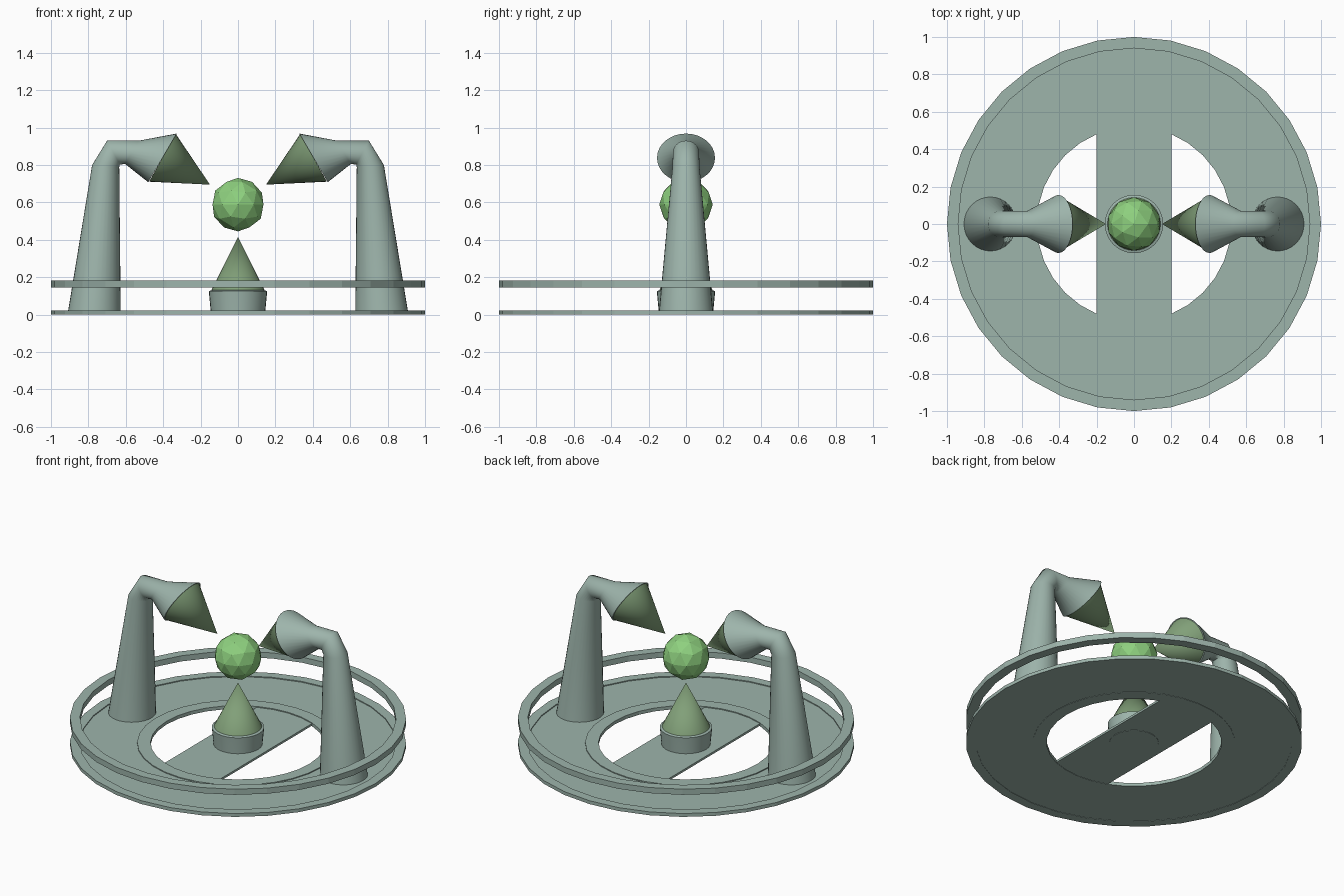
import bpy
import bmesh
from math import radians, sin, cos, pi
from mathutils import Vector

if "Cube" in bpy.data.objects:
    bpy.data.objects.remove(bpy.data.objects["Cube"])


def material(name, color):
    m = bpy.data.materials.new(name)
    m.diffuse_color = (*color, 1)
    m.use_nodes = True
    m.node_tree.nodes["Principled BSDF"].inputs["Base Color"].default_value = m.diffuse_color
    return m


METAL = material("grey_green", (0.34, 0.46, 0.41))
TIP = material("olive_green", (0.22, 0.35, 0.19))
ORB = material("bright_green", (0.27, 0.63, 0.21))


def finish(bm, name, mat, smooth=None, mirror=False):
    bmesh.ops.recalc_face_normals(bm, faces=bm.faces)
    mesh = bpy.data.meshes.new(name)
    bm.to_mesh(mesh)
    bm.free()
    mesh.materials.append(mat)
    ob = bpy.data.objects.new(name, mesh)
    bpy.context.collection.objects.link(ob)
    if smooth:
        bpy.ops.object.select_all(action='DESELECT')
        ob.select_set(True)
        bpy.context.view_layer.objects.active = ob
        bpy.ops.object.shade_smooth_by_angle(angle=radians(smooth))
    if mirror:
        mod = ob.modifiers.new("mirror", 'MIRROR')
        mod.use_bisect_axis[0] = False
        mod.use_mirror_merge = False
    return ob


def skin(bm, rings, closed=False):
    """Bridge successive vertex rings; cap the ends unless closed."""
    n = len(rings[0])
    pairs = list(zip(rings, rings[1:]))
    if closed:
        pairs.append((rings[-1], rings[0]))
    for a, b in pairs:
        for i in range(n):
            j = (i + 1) % n
            bm.faces.new((a[i], a[j], b[j], b[i]))
    if not closed:
        bm.faces.new(rings[0])
        bm.faces.new(rings[-1])


def lathe(name, profile, mat, closed=False, sides=32, smooth=None):
    bm = bmesh.new()
    rings = [[bm.verts.new((r * cos(2 * pi * i / sides), r * sin(2 * pi * i / sides), z))
              for i in range(sides)] for r, z in profile]
    skin(bm, rings, closed)
    return finish(bm, name, mat, smooth)


def cone(name, base, tip, radius, mat, mirror=False, sides=32):
    base, tip = Vector(base), Vector(tip)
    axis = tip - base
    bm = bmesh.new()
    bmesh.ops.create_cone(bm, cap_ends=True, segments=sides, radius1=radius,
                          radius2=0, depth=axis.length)
    bmesh.ops.translate(bm, verts=bm.verts, vec=(0, 0, axis.length / 2))
    bmesh.ops.rotate(bm, verts=bm.verts, cent=(0, 0, 0),
                     matrix=axis.to_track_quat('Z', 'Y').to_matrix())
    bmesh.ops.translate(bm, verts=bm.verts, vec=base)
    return finish(bm, name, mat, 40, mirror)


# Base plate with shallow recess between its two rims
lathe("base_plate", [(0.52, 0), (0.60, 0), (0.60, 0.002), (0.94, 0.002), (0.94, 0),
                     (1.0, 0), (1.0, 0.022), (0.94, 0.022), (0.94, 0.016),
                     (0.60, 0.016), (0.60, 0.022), (0.52, 0.022)], METAL, closed=True)

# Floating guard ring
lathe("guard_ring", [(0.94, 0.145), (1.0, 0.145), (1.0, 0.182), (0.94, 0.182)],
      METAL, closed=True)

# Bridge across the central opening
bm = bmesh.new()
bmesh.ops.create_cube(bm, size=1)
bmesh.ops.scale(bm, verts=bm.verts, vec=(0.4, 1.1, 0.014))
bmesh.ops.translate(bm, verts=bm.verts, vec=(0, 0, 0.009))
finish(bm, "bridge", METAL)

# Central socket and emitter spike
lathe("center_socket", [(0.145, 0), (0.147, 0.03), (0.156, 0.125), (0.14, 0.131)],
      METAL, smooth=30)
cone("center_spike", (0, 0, 0.13), (0, 0, 0.415), 0.142, TIP)

# Curved arms: each section is outer (x, z), inner (x, z), half depth
sections = [((0.91, 0.01), (0.627, 0.01), 0.145),
            ((0.78, 0.80), (0.635, 0.79), 0.072),
            ((0.70, 0.93), (0.632, 0.803), 0.070),
            ((0.53, 0.93), (0.603, 0.805), 0.070),
            ((0.328, 0.968), (0.48, 0.708), 0.155)]
bm = bmesh.new()
rings = []
for (ox, oz), (ix, iz), d in sections:
    c = Vector(((ox + ix) / 2, 0, (oz + iz) / 2))
    u = Vector(((ox - ix) / 2, 0, (oz - iz) / 2))
    rings.append([bm.verts.new(c + u * cos(t) + Vector((0, d * sin(t), 0)))
                  for t in (2 * pi * i / 32 for i in range(32))])
skin(bm, rings)
finish(bm, "arms", METAL, 65, mirror=True)

# Spikes at the arm ends, aimed at the orb
cone("arm_spikes", (0.404, 0, 0.838), (0.15, 0, 0.695), 0.146, TIP, mirror=True)

# Faceted floating orb
bm = bmesh.new()
bmesh.ops.create_icosphere(bm, subdivisions=2, radius=0.143)
bmesh.ops.translate(bm, verts=bm.verts, vec=(0, 0, 0.588))
finish(bm, "orb", ORB)
